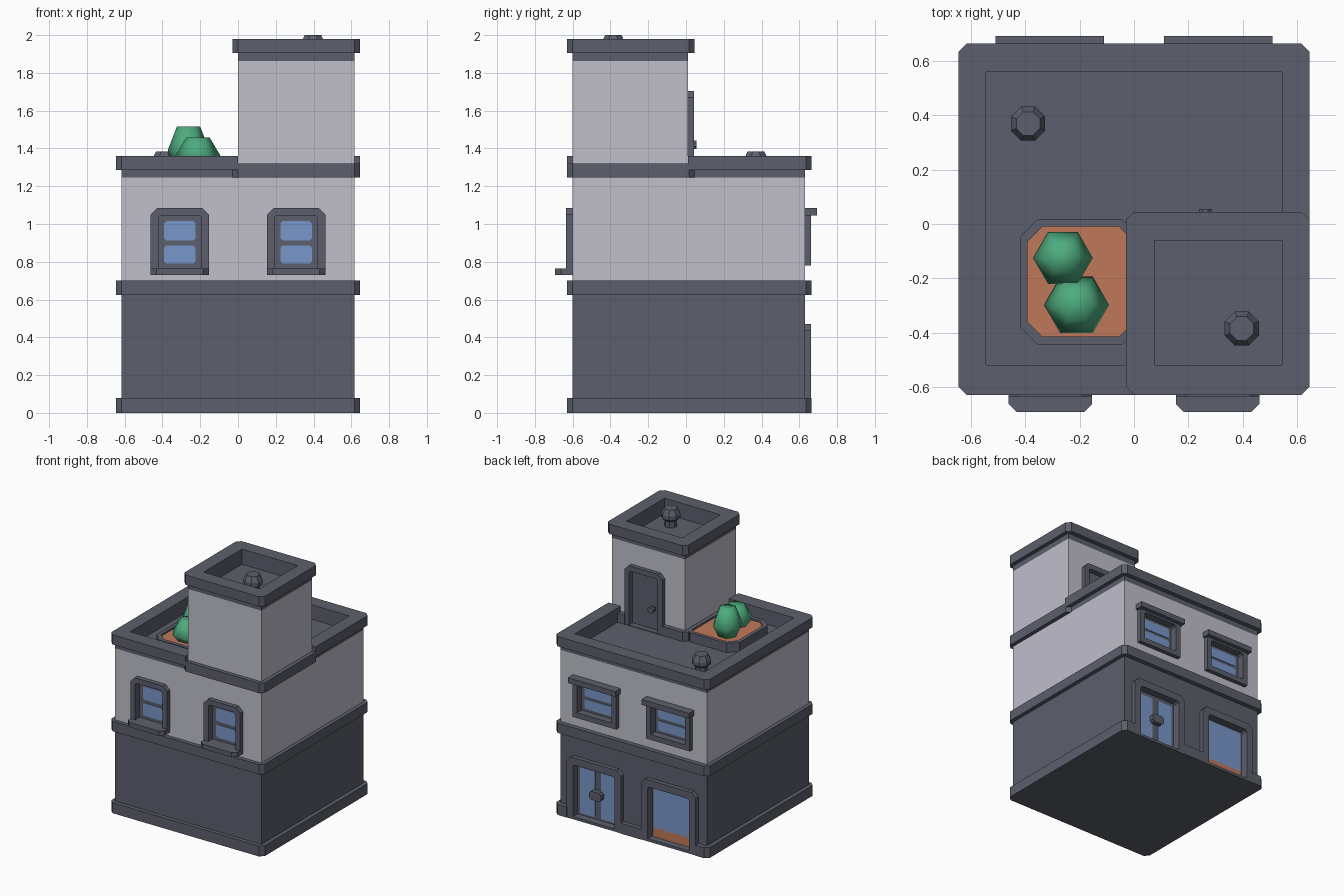
import bpy, bmesh, math

if "Cube" in bpy.data.objects:
    bpy.data.objects.remove(bpy.data.objects["Cube"])


def material(name, rgb):
    m = bpy.data.materials.new(name)
    m.diffuse_color = (*rgb, 1)
    m.use_nodes = True
    m.node_tree.nodes["Principled BSDF"].inputs["Base Color"].default_value = m.diffuse_color
    return m


DARK = material("slate_grey", (0.107, 0.114, 0.15))
LIGHT = material("pale_wall", (0.533, 0.525, 0.60))
GLASS = material("blue_glass", (0.19, 0.31, 0.59))
SOIL = material("terracotta", (0.53, 0.19, 0.10))
GREEN = material("leaf_green", (0.075, 0.41, 0.21))


def finish(name, bm, mat):
    bmesh.ops.remove_doubles(bm, verts=bm.verts, dist=1e-5)
    bmesh.ops.recalc_face_normals(bm, faces=bm.faces)
    me = bpy.data.meshes.new(name)
    bm.to_mesh(me)
    bm.free()
    me.materials.append(mat)
    ob = bpy.data.objects.new(name, me)
    bpy.context.collection.objects.link(ob)
    return ob


def rect(x0, x1, y0, y1, low=0.0, high=None):
    """Rectangle outline with chamfers on its low and high corners."""
    a, b = low, low if high is None else high
    return [(x0 + a, y0), (x1 - a, y0), (x1, y0 + a), (x1, y1 - b),
            (x1 - b, y1), (x0 + b, y1), (x0, y1 - b), (x0, y0 + a)]


def add_prism(bm, pts, axis, a, b, hole=None):
    """Extrude an outline along z or y, optionally with a matching hole."""
    def ring(p, t):
        return [bm.verts.new((u, v, t) if axis == 'z' else (u, t, v)) for u, v in p]

    def bridge(r, s):
        n = len(r)
        for i in range(n):
            j = (i + 1) % n
            bm.faces.new((r[i], r[j], s[j], s[i]))
    lo, hi = ring(pts, a), ring(pts, b)
    bridge(lo, hi)
    if hole:
        hlo, hhi = ring(hole, a), ring(hole, b)
        bridge(hlo, hhi)
        bridge(lo, hlo)
        bridge(hi, hhi)
    else:
        bm.faces.new(lo)
        bm.faces.new(hi)


def prism(name, pts, axis, a, b, mat, hole=None):
    bm = bmesh.new()
    add_prism(bm, pts, axis, a, b, hole)
    return finish(name, bm, mat)


def lathe(name, x, y, rings, sides, mat, turn=0.0):
    """Stack of regular polygons given as (radius, z)."""
    bm = bmesh.new()
    loops = [[bm.verts.new((x + r * math.cos(turn + math.tau * i / sides),
                            y + r * math.sin(turn + math.tau * i / sides), z))
              for i in range(sides)] for r, z in rings]
    for lo, hi in zip(loops, loops[1:]):
        for i in range(sides):
            j = (i + 1) % sides
            bm.faces.new((lo[i], lo[j], hi[j], hi[i]))
    bm.faces.new(loops[0])
    bm.faces.new(loops[-1])
    return finish(name, bm, mat)


# Walls and trims
ground = prism("ground_floor_wall", rect(-.617, .617, -.60, .63), 'z', 0, .66, DARK)
upper = prism("upper_floor_wall", rect(-.617, .617, -.60, .63), 'z', .66, 1.245, LIGHT)
tower = prism("stair_tower_wall", rect(0, .617, -.60, .01), 'z', 1.24, 1.862, LIGHT)
slab = rect(-.647, .647, -.63, .665, .03)
base = prism("base_trim", slab, 'z', 0, .08, DARK)
prism("middle_trim", slab, 'z', .625, .70, DARK)
tower_base = prism("tower_base_trim", rect(-.03, .647, -.63, .045, .03), 'z', 1.245, 1.32, DARK)

# Roof floor and parapet, broken where the tower stands
prism("roof_floor", rect(-.60, .60, -.58, .61), 'z', 1.23, 1.25, DARK)
for part, x, y0, y1, c, a, b in (("parapet_band", .617, -.60, .63, .0, 1.245, 1.285),
                                 ("parapet_cap", .647, -.63, .665, .03, 1.285, 1.36)):
    prism(part, [(0, y0), (-x + c, y0), (-x, y0 + c), (-x, y1 - c), (-x + c, y1),
                 (x - c, y1), (x, y1 - c), (x, .01), (.545, .01), (.545, .56),
                 (-.545, .56), (-.545, -.52), (0, -.52)], 'z', a, b, DARK)

# Tower roof
hole = rect(.075, .545, -.52, -.06, .001)
prism("tower_roof_floor", rect(.01, .60, -.59, 0), 'z', 1.85, 1.864, DARK)
prism("tower_parapet_band", rect(0, .617, -.60, .01), 'z', 1.862, 1.905, DARK, hole)
prism("tower_parapet_cap", rect(-.03, .647, -.63, .045, .03), 'z', 1.905, 1.98, DARK, hole)

# Roof vents
for name, x, y, z in (("roof_vent", -.39, .37, 1.245), ("tower_vent", .397, -.385, 1.86)):
    lathe(name, x, y, [(.045, z), (.045, z + .05), (.068, z + .07),
                       (.068, z + .10), (.047, z + .14)], 8, DARK, math.pi / 8)

# Planter with two shrubs
prism("planter_rim", rect(-.42, .02, -.445, .018, .065), 'z', 1.245, 1.32, DARK,
      rect(-.392, .0, -.415, -.01, .055))
prism("planter_soil", rect(-.40, .01, -.425, 0, .06), 'z', 1.245, 1.307, SOIL)
for name, x, y, r, top, mid in (("tall_shrub", -.262, -.125, .11, 1.515, 1.39),
                                ("low_shrub", -.212, -.298, .12, 1.458, 1.36)):
    shrub = lathe(name, x, y, [(.06, 1.29), (r, mid), (.062, top)], 6, GREEN)
    shrub.data.shade_smooth()

# Openings: each frame lines a cut in the wall, with a sash at the back
cut = bmesh.new()


def opening(name, x, half, z0, z1, face, depth, border, foot, chamfer=.035):
    """face = y of the frame front; depth is signed towards the inside."""
    outer = rect(x - half, x + half, z0, z1, 0, chamfer)
    inner = rect(x - half + border, x + half - border, z0 + foot, z1 - border, 0, .012)
    prism(name + "_frame", outer, 'y', face, face + depth, DARK, inner)
    prism(name + "_sash", rect(x - half + .01, x + half - .01, z0 + .005, z1 - .03),
          'y', face + depth * .75, face + depth, DARK)
    e = .004
    add_prism(cut, rect(x - half + e, x + half - e, z0 + (e if z0 else -.05), z1 - e, 0, chamfer),
              'y', face - depth, face + depth * .97)
    return face + depth * .75


def pane(name, x0, x1, z0, z1, y, out, mat=GLASS, c=.012):
    prism(name, rect(x0, x1, z0, z1, c), 'y', y - out * .002, y + out * .005, mat)


for side, s in (("right", 1), ("left", -1)):
    # Front windows with sills
    x, n = .308 * s, "front_window_" + side
    y = opening(n, x, .154, .73, 1.085, -.635, .07, .04, .035)
    pane(n + "_lower_pane", x - .083, x + .083, .79, .887, y, -1)
    pane(n + "_upper_pane", x - .083, x + .083, .912, 1.015, y, -1)
    prism(n + "_sill", rect(x - .154, x + .154, -.693, -.615, .03, 0), 'z', .73, .765, DARK)
    # Back windows with hoods
    x, n = .31 * s, "back_window_" + side
    y = opening(n, x, .185, .78, 1.07, .662, -.075, .04, .04, .0)
    pane(n + "_lower_pane", x - .12, x + .12, .84, .915, y, 1)
    pane(n + "_upper_pane", x - .12, x + .12, .935, 1.01, y, 1)
    prism(n + "_hood", rect(x - .20, x + .20, .62, .693), 'z', 1.045, 1.085, DARK)

# Double entrance door
y = opening("entrance", .315, .23, 0, .47, .662, -.075, .055, .02)
for s in (1, -1):
    a, b = sorted((.315 + .025 * s, .315 + .15 * s))
    pane("entrance_pane_" + ("right" if s > 0 else "left"), a, b, .035, .385, y, 1, GLASS, .004)
prism("entrance_handle", rect(.265, .365, .18, .245, .015), 'y', y, y + .04, DARK)

# Shop window with coloured lower strip
y = opening("shop_window", -.315, .23, 0, .47, .662, -.075, .055, .02)
pane("shop_window_pane", -.475, -.155, .09, .40, y, 1, GLASS, 0)
pane("shop_window_strip", -.475, -.155, .02, .09, y, 1, SOIL, 0)

# Roof door with knob
y = opening("roof_door", .33, .16, 1.25, 1.705, .042, -.055, .04, .005)
prism("roof_door_knob_stem", rect(.255, .27, 1.412, 1.427), 'y', y, y + .03, DARK)
prism("roof_door_knob", rect(.24, .285, 1.398, 1.441, .013), 'y', y + .025, y + .054, DARK)

# Cut the openings through walls and trims
cutter = finish("opening_cutter", cut, DARK)
cutter.hide_render = True
cutter.display_type = 'WIRE'
for ob in (ground, upper, tower, base, tower_base):
    mod = ob.modifiers.new("openings", 'BOOLEAN')
    mod.operation = 'DIFFERENCE'
    mod.solver = 'EXACT'
    mod.object = cutter
